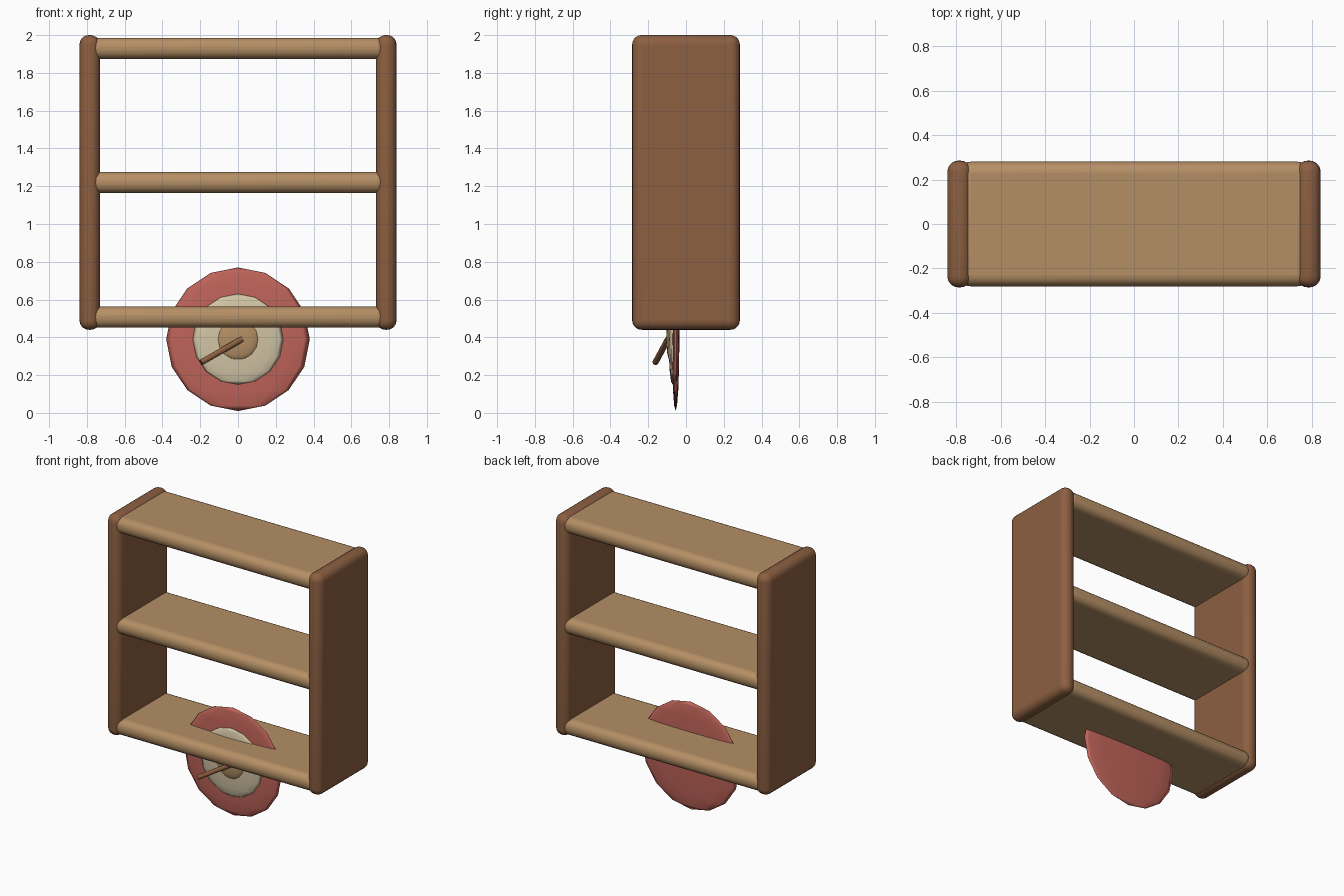
import bpy, math
from mathutils import Vector

if "Cube" in bpy.data.objects:
    bpy.data.objects.remove(bpy.data.objects["Cube"])


def material(name, rgb):
    m = bpy.data.materials.new(name)
    m.diffuse_color = (*rgb, 1)
    m.use_nodes = True
    m.node_tree.nodes["Principled BSDF"].inputs["Base Color"].default_value = m.diffuse_color
    return m


dark_wood = material("dark wood", (0.263, 0.115, 0.053))
light_wood = material("light wood", (0.46, 0.275, 0.13))
red = material("red", (0.52, 0.126, 0.1))
cream = material("cream", (0.65, 0.56, 0.38))


def finish(name, mat):
    ob = bpy.context.object
    ob.name = name
    ob.data.materials.append(mat)
    return ob


def rounded_board(name, loc, size, radius, mat):
    bpy.ops.mesh.primitive_cube_add(size=1, location=loc)
    ob = finish(name, mat)
    ob.scale = size
    bpy.ops.object.transform_apply(location=False, rotation=False, scale=True)
    bevel = ob.modifiers.new("round", "BEVEL")
    bevel.width = radius
    bevel.segments = 5
    bpy.ops.object.shade_smooth_by_angle(angle=math.radians(40))


# Side panels
for side, name in ((-1, "left_panel"), (1, "right_panel")):
    rounded_board(name, (side * 0.785, 0, 1.22), (0.108, 0.57, 1.56), 0.05, dark_wood)

# Shelves
for name, z in (("bottom_shelf", 0.507), ("middle_shelf", 1.22), ("top_shelf", 1.93)):
    rounded_board(name, (0, 0, z), (1.57, 0.56, 0.112), 0.05, light_wood)


# Round target made of flattened spheres stacked towards the front
def disc(name, y, radius, half_depth, mat):
    bpy.ops.mesh.primitive_uv_sphere_add(segments=16, ring_count=8, radius=1,
                                         location=(0, y, 0.39))
    ob = finish(name, mat)
    ob.scale = (radius, half_depth, radius)
    bpy.ops.object.transform_apply(location=False, rotation=False, scale=True)
    bpy.ops.object.shade_smooth()


disc("target_outer", -0.055, 0.38, 0.02, red)
disc("target_ring", -0.072, 0.24, 0.02, cream)
disc("target_centre", -0.086, 0.11, 0.018, light_wood)

# Slanted peg stuck in the target
start, end = Vector((0.022, -0.095, 0.391)), Vector((-0.195, -0.162, 0.267))
bpy.ops.mesh.primitive_cylinder_add(vertices=12, radius=0.016, depth=(end - start).length,
                                    location=(start + end) / 2)
peg = finish("peg", dark_wood)
peg.rotation_euler = (end - start).to_track_quat("Z", "Y").to_euler()
bpy.ops.object.shade_smooth_by_angle(angle=math.radians(40))
